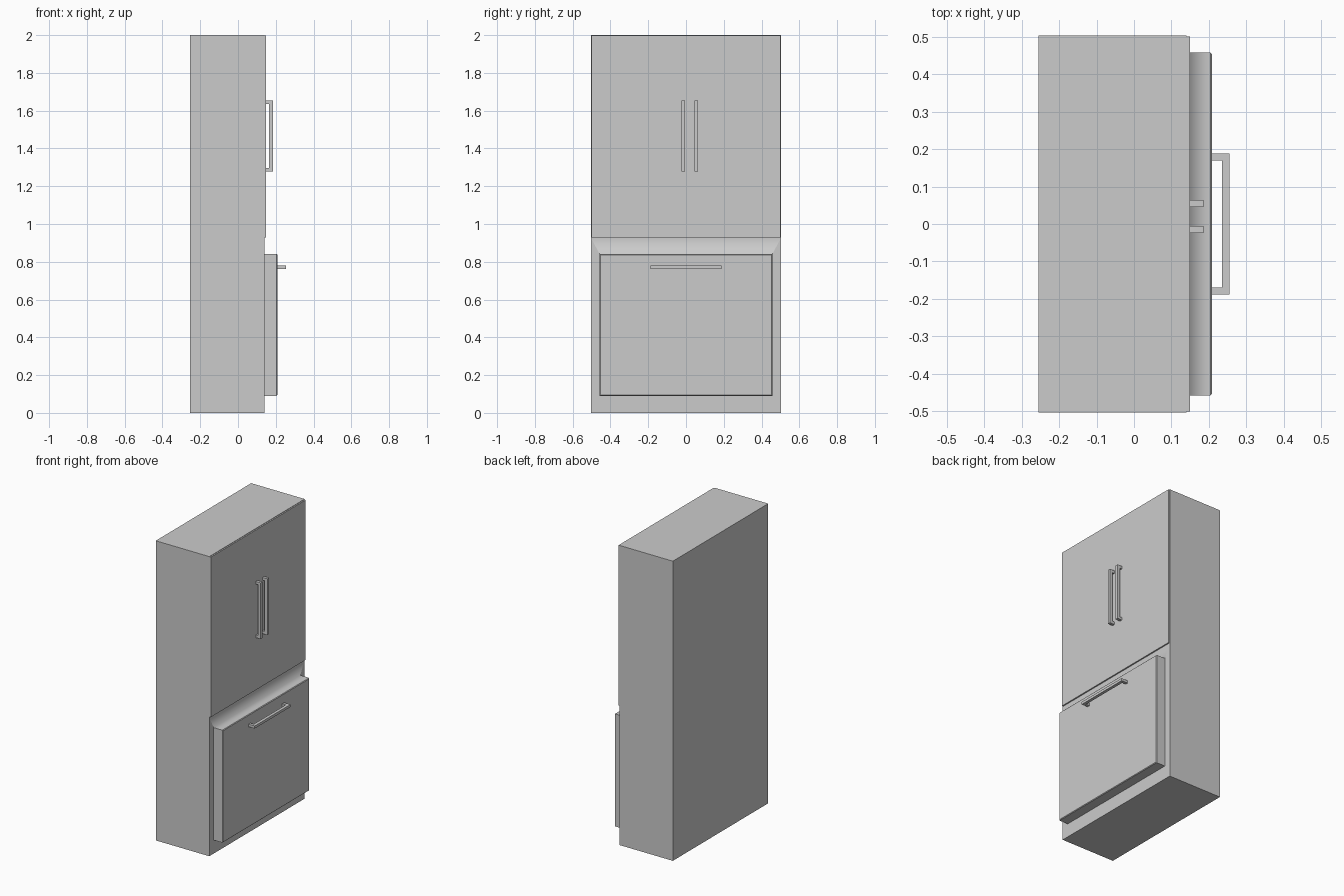
import bpy
import bmesh
from mathutils import Vector, Matrix

if "Cube" in bpy.data.objects:
    bpy.data.objects.remove(bpy.data.objects["Cube"])


def finish(name, bm):
    bmesh.ops.recalc_face_normals(bm, faces=bm.faces[:])
    me = bpy.data.meshes.new(name)
    bm.to_mesh(me)
    bm.free()
    ob = bpy.data.objects.new(name, me)
    bpy.context.scene.collection.objects.link(ob)
    return ob


def inset(bm, face, thickness, depth=0.0):
    bmesh.ops.inset_individual(bm, faces=[face], thickness=thickness, depth=depth,
                               use_even_offset=True)


def front_face(bm, above):
    faces = [f for f in bm.faces if f.normal.x > 0.9
             and (f.calc_center_median().z > SPLIT) == above]
    return max(faces, key=lambda f: f.calc_area())


BACK, FRONT, HALF_W, HEIGHT, SPLIT = -0.255, 0.14, 0.503, 2.0, 0.926
DRAWER_LOW, DRAWER_HIGH, DRAWER_FRONT = 0.09, 0.841, 0.208

# Cabinet box, divided into door zone and drawer zone
bm = bmesh.new()
size = Vector((FRONT - BACK, 2 * HALF_W, HEIGHT))
bmesh.ops.create_cube(bm, size=1.0,
                      matrix=Matrix.Translation(((FRONT + BACK) / 2, 0, HEIGHT / 2))
                      @ Matrix.Diagonal((*size, 1)))
bmesh.ops.bisect_plane(bm, geom=bm.verts[:] + bm.edges[:] + bm.faces[:],
                       plane_co=(0, 0, SPLIT), plane_no=(0, 0, 1))
bm.normal_update()

# Upper door panel, slightly raised
upper = front_face(bm, True)
inset(bm, upper, 0.003)
inset(bm, upper, 0.0, 0.009)

# Lower drawer, pulled out from the cabinet front
lower = front_face(bm, False)
inset(bm, lower, 0.046)
for v in lower.verts:
    v.co.z = DRAWER_HIGH if v.co.z > 0.5 else DRAWER_LOW
inset(bm, lower, 0.0, DRAWER_FRONT - FRONT)
bmesh.ops.bevel(bm, geom=list(lower.edges), offset=0.004, segments=1,
                affect='EDGES', profile=0.5)

# Soft shading only where the drawer top runs into the cabinet front
for e in bm.edges:
    e.smooth = all(abs(v.co.z - DRAWER_HIGH) < 1e-3 and abs(v.co.x - FRONT) < 1e-3
                   for v in e.verts)
    if e.smooth:
        for f in e.link_faces:
            f.smooth = True
finish("fridge_cabinet", bm)


def handle(name, length, reach, bar, width, leg, location, horizontal=False):
    """U-shaped pull: outline in the depth/length plane, extruded to its width."""
    h, inner = length / 2, reach - bar
    outline = [(0, -h), (reach, -h), (reach, h), (0, h), (0, h - leg),
               (inner, h - leg), (inner, leg - h), (0, leg - h)]
    bm = bmesh.new()
    face = bm.faces.new([bm.verts.new((x, -width / 2, z)) for x, z in outline])
    ext = bmesh.ops.extrude_face_region(bm, geom=[face])
    bmesh.ops.translate(bm, vec=(0, width, 0),
                        verts=[g for g in ext["geom"] if isinstance(g, bmesh.types.BMVert)])
    if horizontal:
        for v in bm.verts:
            v.co.y, v.co.z = v.co.z, v.co.y
    ob = finish(name, bm)
    ob.location = location


# Door handles and drawer handle
for side, y in (("left", -0.015), ("right", 0.055)):
    handle(side + "_door_handle", 0.375, 0.036, 0.022, 0.019, 0.018,
           (0.149, y, 1.466))
handle("drawer_handle", 0.376, 0.047, 0.02, 0.017, 0.019,
       (DRAWER_FRONT, 0, 0.771), horizontal=True)
